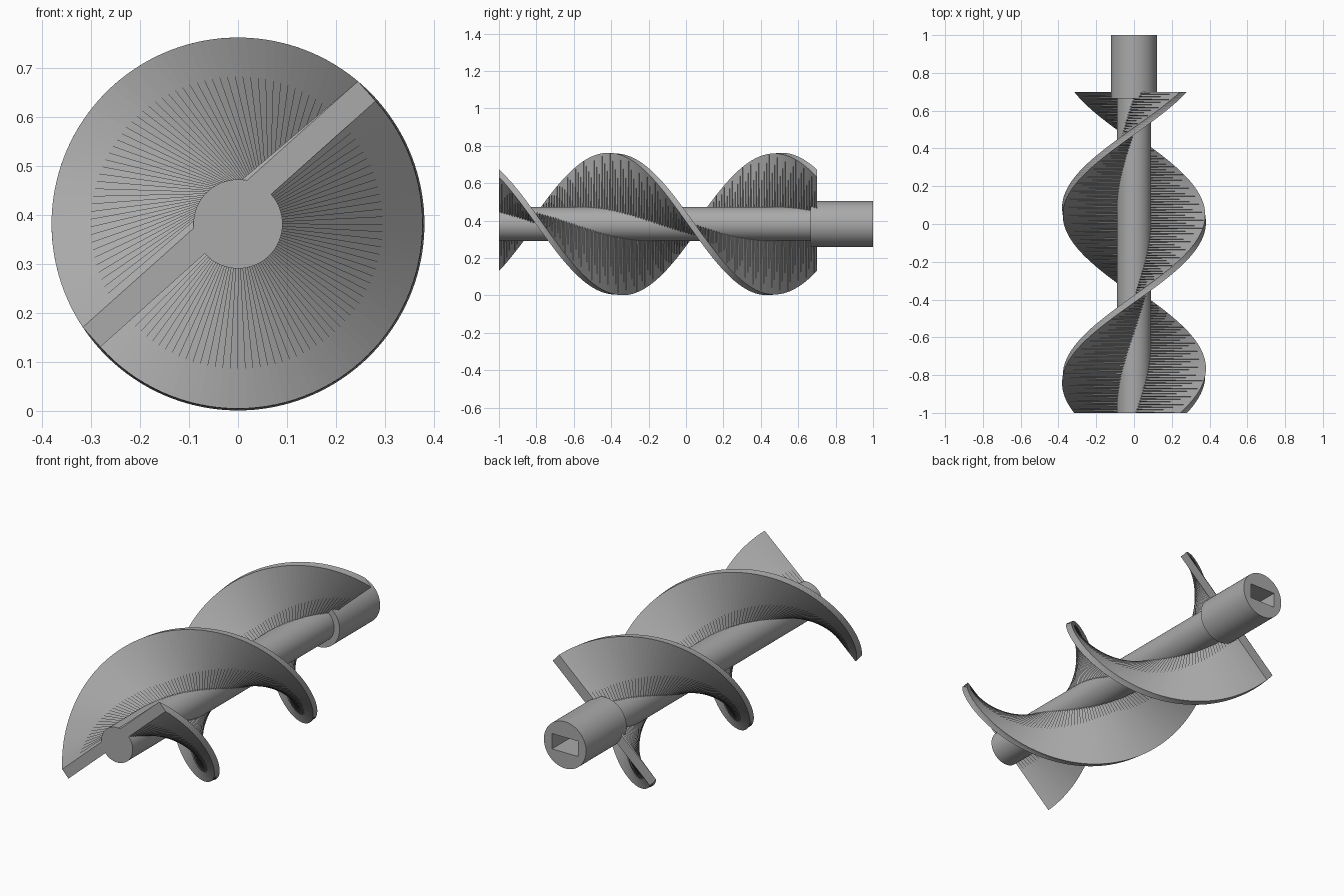
import bpy, bmesh, math
from mathutils import Matrix, Vector

if "Cube" in bpy.data.objects:
    bpy.data.objects.remove(bpy.data.objects["Cube"], do_unlink=True)

AXIS_Z = 0.382          # height of the long axis
FRONT, BLADE_BACK, BACK = -1.0, 0.7, 1.0

steel = bpy.data.materials.new("grey_steel")
steel.use_nodes = True
COLOUR = (0.4, 0.4, 0.4, 1)
steel.diffuse_color = COLOUR
steel.node_tree.nodes["Principled BSDF"].inputs["Base Color"].default_value = COLOUR


def finish(name, bm):
    bmesh.ops.recalc_face_normals(bm, faces=bm.faces)
    mesh = bpy.data.meshes.new(name)
    bm.to_mesh(mesh)
    bm.free()
    mesh.materials.append(steel)
    obj = bpy.data.objects.new(name, mesh)
    bpy.context.collection.objects.link(obj)
    return obj


def activate(obj):
    bpy.ops.object.select_all(action='DESELECT')
    obj.select_set(True)
    bpy.context.view_layer.objects.active = obj


def rod(name, radius, y0, y1):
    bm = bmesh.new()
    place = Matrix.Translation((0, (y0 + y1) / 2, AXIS_Z)) @ Matrix.Rotation(math.pi / 2, 4, 'X')
    bmesh.ops.create_cone(bm, cap_ends=True, segments=96, radius1=radius,
                          radius2=radius, depth=y1 - y0, matrix=place)
    return finish(name, bm)


def twisted_blade(name, half_width, thickness, start, slices):
    """Flat bar, one face on the axis, swept back through one full turn."""
    bm = bmesh.new()
    corners = [(-half_width, 0), (half_width, 0),
               (half_width, thickness), (-half_width, thickness)]
    rings = []
    for i in range(slices + 1):
        t = i / slices
        a = start - 2 * math.pi * t
        y = FRONT + (BLADE_BACK - FRONT) * t
        rings.append([bm.verts.new((u * math.cos(a) - v * math.sin(a), y,
                                    AXIS_Z + u * math.sin(a) + v * math.cos(a)))
                      for u, v in corners])
    for r, s in zip(rings, rings[1:]):
        # broad faces split along one diagonal, edges likewise
        for a, b in ((0, 1), (3, 2), (1, 2), (0, 3)):
            bm.faces.new((r[a], r[b], s[a]))
            bm.faces.new((r[b], s[b], s[a]))
    bm.faces.new(rings[0])
    bm.faces.new(rings[-1])
    return finish(name, bm)


# Twisted two-sided flight
twisted_blade("spiral_blade", 0.377, 0.054, math.radians(41.8), 120)

# Central shaft and the drive collar behind it
shaft = rod("shaft", 0.091, FRONT, 0.68)
collar = rod("drive_collar", 0.122, 0.665, BACK)

# Rectangular drive socket in the back of the collar
bm = bmesh.new()
bmesh.ops.create_cube(bm, size=1, matrix=Matrix.LocRotScale(
    Vector((0, BACK - 0.1, AXIS_Z)), None, Vector((0.15, 0.4, 0.08))))
cutter = finish("socket_cutter", bm)
cutter.hide_render = True
activate(collar)
cut = collar.modifiers.new("socket", 'BOOLEAN')
cut.operation = 'DIFFERENCE'
cut.solver = 'EXACT'
cut.object = cutter
bpy.ops.object.modifier_apply(modifier=cut.name)
bpy.data.objects.remove(cutter, do_unlink=True)

for part in (shaft, collar):
    activate(part)
    bpy.ops.object.shade_smooth_by_angle(angle=math.radians(30))
